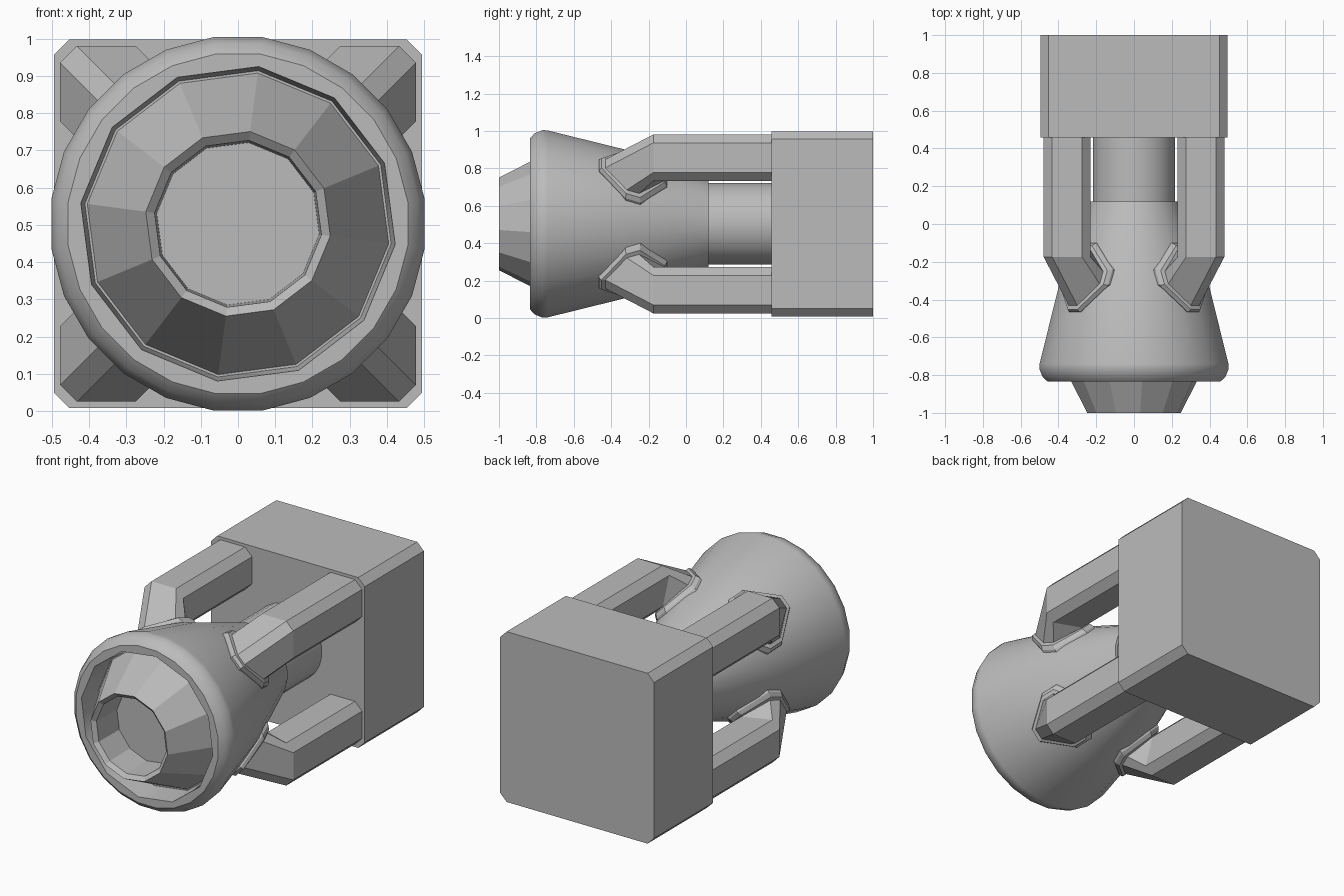
import bpy
import bmesh
from math import sin, cos, pi, radians, sqrt

if "Cube" in bpy.data.objects:
    bpy.data.objects.remove(bpy.data.objects["Cube"])

AXIS_Z = 0.503

grey = bpy.data.materials.new("plain grey")
grey.use_nodes = True
grey.diffuse_color = (0.5, 0.5, 0.5, 1)
grey.node_tree.nodes["Principled BSDF"].inputs["Base Color"].default_value = (0.5, 0.5, 0.5, 1)


def skin(name, rings, smooth=False):
    """Closed solid through a stack of equal-sized rings of points (heights from the axis)."""
    bm = bmesh.new()
    loops = [[bm.verts.new((x, y, z + AXIS_Z)) for x, y, z in ring] for ring in rings]
    n = len(loops[0])
    for a, b in zip(loops, loops[1:]):
        for i in range(n):
            j = (i + 1) % n
            bm.faces.new((a[i], a[j], b[j], b[i]))
    bm.faces.new(loops[0])
    bm.faces.new(loops[-1])
    bmesh.ops.recalc_face_normals(bm, faces=bm.faces)
    mesh = bpy.data.meshes.new(name)
    bm.to_mesh(mesh)
    bm.free()
    mesh.materials.append(grey)
    obj = bpy.data.objects.new(name, mesh)
    bpy.context.collection.objects.link(obj)
    if smooth:
        bpy.ops.object.select_all(action="DESELECT")
        obj.select_set(True)
        bpy.context.view_layer.objects.active = obj
        bpy.ops.object.shade_smooth_by_angle(angle=radians(35))
    return obj


def circle(y, r, n=24, start=7.5, twelve_sided=False):
    """Ring around the y axis; twelve_sided pulls every other point onto a 12-gon."""
    ring = []
    for i in range(n):
        a = radians(start) + 2 * pi * i / n
        k = r * cos(pi / 12) if twelve_sided and i % 2 == 0 else r
        ring.append((k * cos(a), y, k * sin(a)))
    return ring


# Bell-shaped body with a rounded lip and a twelve-sided mouth
cone = [(0.12, 0.235), (-0.1, 0.318), (-0.33, 0.402), (-0.74, 0.504)]
lip = [(-0.765, 0.506), (-0.81, 0.488), (-0.835, 0.46)]
mouth = [(-0.835, 0.426), (-0.69, 0.415)]
skin("bell_body",
     [circle(y, r) for y, r in cone + lip]
     + [circle(y, r, twelve_sided=True) for y, r in mouth], smooth=True)

# Faceted nozzle with a recessed front
nozzle = [(-0.685, 0.411), (-1, 0.25), (-0.98, 0.226), (-0.8, 0.22)]
skin("nozzle", [circle(y, r, 12, 22.5) for y, r in nozzle])

# Shaft between body and rear block
skin("shaft", [circle(y, 0.22) for y in (0.11, 0.47)], smooth=True)


# Rear block with its long edges chamfered
def chamfered_square(lo, hi, c):
    return [(lo + c, lo), (hi - c, lo), (hi, lo + c), (hi, hi - c),
            (hi - c, hi), (lo + c, hi), (lo, hi - c), (lo, lo + c)]


block = chamfered_square(-0.495, 0.495, 0.042)
skin("rear_block", [[(x, y, z) for x, z in block] for y in (0.457, 1.0)])


# Bent struts with chamfered pads that follow the cone
def cone_radius(y):
    for (y1, r1), (y2, r2) in zip(cone, cone[1:]):
        if y2 <= y <= y1:
            return r1 + (r2 - r1) * (y - y1) / (y2 - y1)
    return cone[0][1]


section = chamfered_square(0.23, 0.478, 0.045)


def footprint(scale, lift):
    ring = []
    for u, v in section:
        out, side = (u + v) / sqrt(2), scale * (u - v) / sqrt(2)
        y = -0.285 - 1.03 * scale * (out - 0.502)
        out = sqrt(cone_radius(y) ** 2 - side ** 2) + lift
        ring.append(((out + side) / sqrt(2), y, (out - side) / sqrt(2)))
    return ring


foot = footprint(1, 0.03)
rear = [(u, 0.46, v) for u, v in section]
bend = [(u, max(-0.175, p[1] + 0.02), v) for (u, v), p in zip(section, foot)]
strut = [rear, bend, foot]
pad = [footprint(0.95, 0.03), footprint(1.14, 0.03), footprint(1.23, 0.012), footprint(1.23, -0.04)]

for sx, side in ((1, "left"), (-1, "right")):
    for sz, level in ((1, "upper"), (-1, "lower")):
        for part, rings in (("strut", strut), ("strut_pad", pad)):
            skin(f"{level}_{side}_{part}",
                 [[(sx * x, y, sz * z) for x, y, z in ring] for ring in rings])
